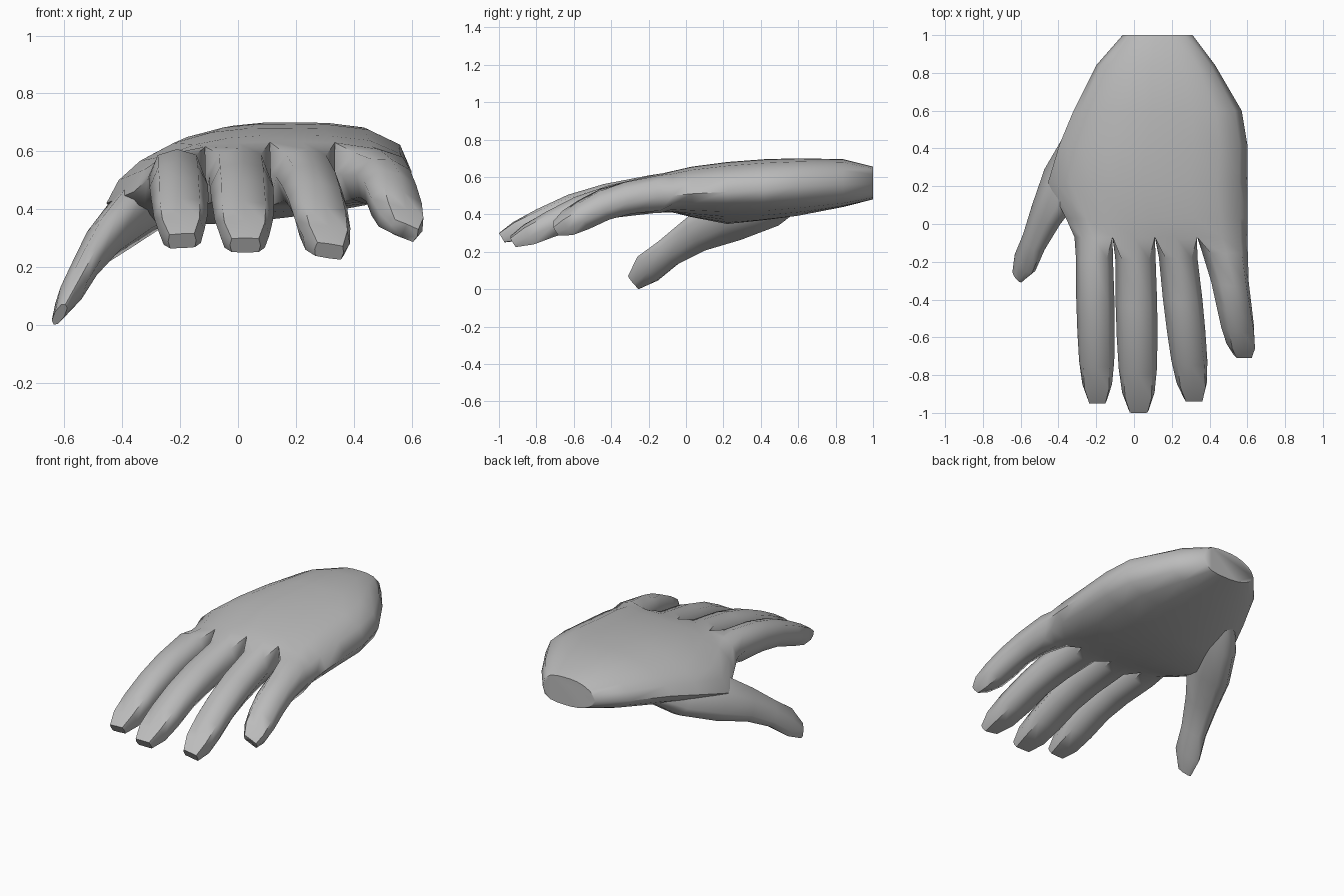
import bpy, bmesh, math
from mathutils import Vector

if "Cube" in bpy.data.objects:
    bpy.data.objects.remove(bpy.data.objects["Cube"])

skin = bpy.data.materials.new("plain grey")
skin.diffuse_color = (0.5, 0.5, 0.5, 1)
skin.use_nodes = True
skin.node_tree.nodes["Principled BSDF"].inputs["Base Color"].default_value = skin.diffuse_color


def bridge(bm, a, b):
    """Quads between two vertex loops of equal length."""
    n = len(a)
    for i in range(n):
        j = (i + 1) % n
        bm.faces.new((a[i], a[j], b[j], b[i]))


def finish(bm, name):
    bmesh.ops.recalc_face_normals(bm, faces=bm.faces)
    mesh = bpy.data.meshes.new(name)
    bm.to_mesh(mesh)
    bm.free()
    mesh.materials.append(skin)
    obj = bpy.data.objects.new(name, mesh)
    bpy.context.collection.objects.link(obj)
    bpy.ops.object.select_all(action='DESELECT')
    obj.select_set(True)
    bpy.context.view_layer.objects.active = obj
    bpy.ops.object.shade_smooth_by_angle(angle=math.radians(60))
    return obj


# ---- palm: rings from wrist to knuckles, columns lined up with the fingers
COLS = (.04, .11, .22, .345, .465, .59, .71, .85, .96)
# y, x left, x right, side z left, side z right, top z,
# bottom z left, bottom z right, roundness of the thumb side
PALM = [
    (1.00, -.06, .31, .56, .56, .655, .48, .48, .55),
    (.84, -.20, .43, .54, .56, .695, .43, .45, .60),
    (.60, -.32, .57, .51, .55, .700, .36, .43, .65),
    (.42, -.395, .60, .47, .53, .695, .33, .42, .65),
    (.22, -.455, .60, .42, .52, .680, .30, .42, .65),
    (.03, -.36, .60, .46, .51, .655, .36, .42, .50),
    (-.07, -.315, .60, .50, .50, .632, .40, .42, .35),
]

bm = bmesh.new()
rings = []
for y, xl, xr, sl, sr, peak, bl, br, e in PALM:
    top, bottom = [], []
    for u in COLS:
        x = xl + (xr - xl) * u
        side = sl + (sr - sl) * u
        low = bl + (br - bl) * u
        t = 2 * u - 1
        bulge = (1 - t * t) ** e if t < 0 else (1 - t ** 4) ** .45
        top.append(bm.verts.new((x, y, side + (peak - side) * bulge)))
        bottom.append(bm.verts.new((x, y, side + (low - side) * bulge)))
    left = bm.verts.new((xl, y, sl))
    right = bm.verts.new((xr, y, sr))
    rings.append((top, right, bottom, left))

loops = [t + [r] + b[::-1] + [l] for t, r, b, l in rings]
for a, b in zip(loops, loops[1:]):
    bridge(bm, a, b)
bm.faces.new(loops[0])  # cut wrist

# ---- fingers: extruded from the knuckle end of the palm, sharing web vertices
top, right, bottom, left = rings[-1]
webs = [left]
for k in (2, 4, 6):
    p = (top[k].co + bottom[k].co) / 2
    webs.append(bm.verts.new((p.x, -.06, p.z)))
webs.append(right)

# fraction of length, top z, bottom z, width factor, slant of ring, squareness
PROFILE = [
    (.12, .610, .410, .97, .10, .0),
    (.38, .562, .390, 1.0, .25, .0),
    (.58, .505, .355, .98, .40, .0),
    (.76, .428, .300, .92, .50, .1),
    (.90, .360, .262, .78, .60, .2),
    (1.0, .300, .250, .48, .60, .3),
]
# base x, tip x, half width, extra base width, tip y, z shift base, z shift tip, roll
FINGERS = [
    (-.212, -.193, .101, 1.0, -.935, -.005, .015, -.05),   # index
    (.005, .025, .110, 1.0, -.985, 0, 0, 0),               # middle
    (.222, .315, .105, 1.0, -.925, 0, -.020, .15),         # ring
    (.468, .574, .103, 1.22, -.695, -.01, .050, .40),      # little
]
SHAPE = [(-.68, .80), (0, 1), (.68, .80), (1, 0),
         (.68, -.80), (0, -1), (-.68, -.80), (-1, 0)]

for i, (x0, x1, half, wider, tip, d0, d1, roll) in enumerate(FINGERS):
    k = 2 * i
    last = top[k:k + 3] + [webs[i + 1]] + bottom[k:k + 3][::-1] + [webs[i]]
    for f, zt, zb, w, slant, square in PROFILE:
        cx = x0 + (x1 - x0) * f
        cy = -.07 + (tip + .07) * f
        cz = (zt + zb) / 2 + d0 + (d1 - d0) * f
        h = (zt - zb) / 2
        if f < .2:
            w *= wider
        turn = roll * min(1, f * 1.8)
        loop = []
        for sx, sz in SHAPE:
            if abs(sx) < 1 and abs(sz) < 1:      # square off the corners
                sx *= 1 + square
                sz *= 1 + square * .6
            dx, dz = sx * half * w, sz * h
            x = cx + dx * math.cos(turn) + dz * math.sin(turn)
            z = cz + dz * math.cos(turn) - dx * math.sin(turn)
            loop.append(bm.verts.new((x, cy - slant * dz, z)))
        bridge(bm, last, loop)
        last = loop
    bm.faces.new(last)
finish(bm, "palm_and_fingers")

# ---- thumb: flattened loft that starts inside the palm
axis = Vector((-.28, -.80, -.53)).normalized()
thin = Vector((.85, 0, -.50))
thin = (thin - axis * thin.dot(axis)).normalized()
wide = axis.cross(thin).normalized()
# centre, half breadth, half thickness
THUMB = [
    ((-.18, .58, .50), .08, .06),
    ((-.265, .43, .44), .13, .085),
    ((-.375, .22, .375), .15, .085),
    ((-.465, .05, .29), .110, .065),
    ((-.53, -.095, .195), .088, .048),
    ((-.577, -.205, .11), .092, .042),
    ((-.617, -.28, .036), .050, .018),
]
bm = bmesh.new()
loops = []
for c, b, t in THUMB:
    loops.append([bm.verts.new(Vector(c) + wide * (b * sz) + thin * (t * sx))
                  for sx, sz in SHAPE])
for a, b in zip(loops, loops[1:]):
    bridge(bm, a, b)
bm.faces.new(loops[0])
bm.faces.new(loops[-1])
finish(bm, "thumb")
